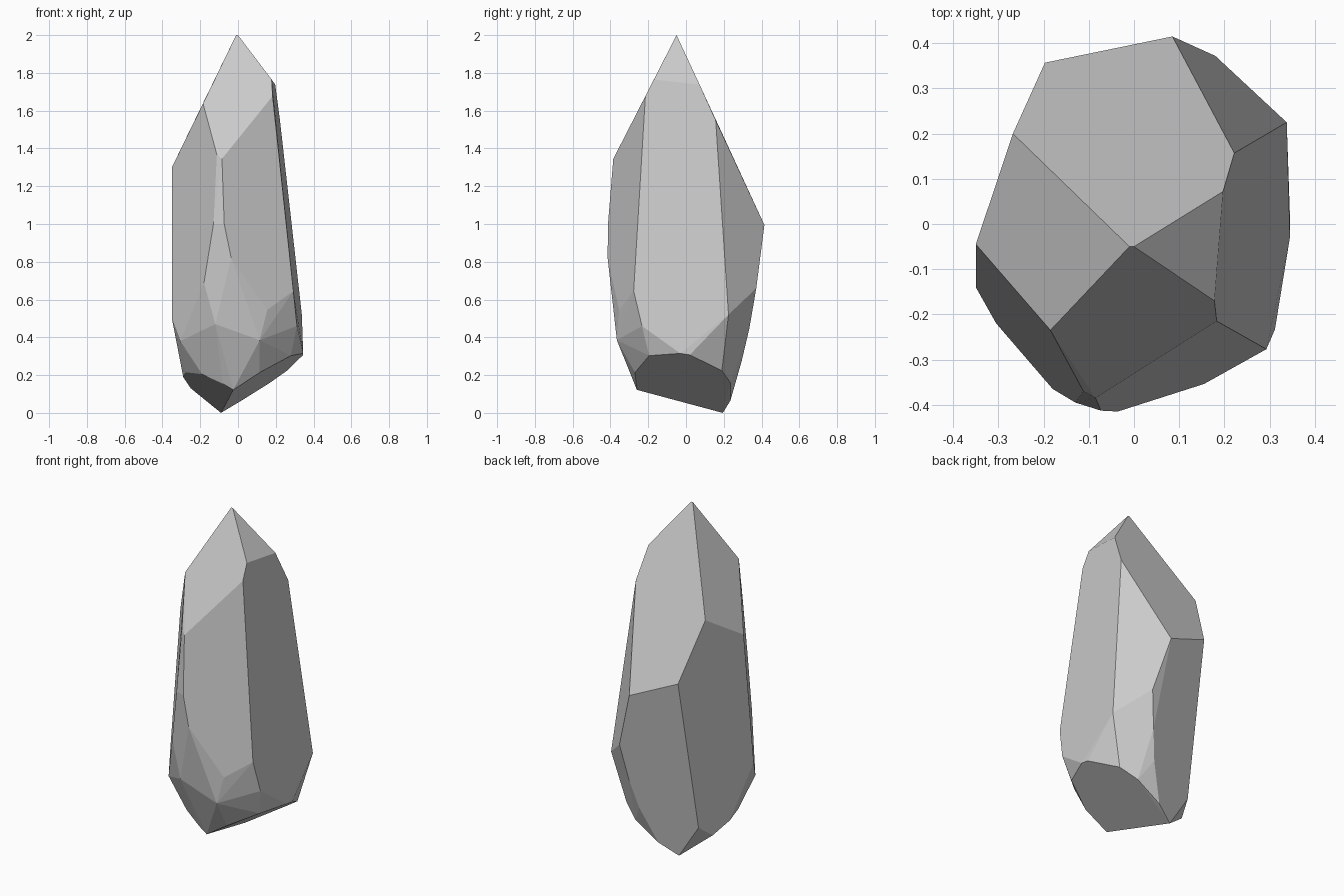
import bpy, bmesh
from math import radians

# Corner points of the gem, grouped by region; the crystal is their convex hull
tip = [(-.01, -.05, 2), (0, -.05, 2)]
crown = [(-.185, -.235, 1.638), (-.35, -.045, 1.30), (-.268, .2, 1.457),
         (.178, -.17, 1.765), (.183, -.215, 1.677), (.197, .072, 1.738),
         (.222, .157, 1.55), (-.112, -.37, 1.368), (-.085, -.385, 1.345),
         (.085, .415, .995), (-.197, .357, 1.117)]
waist = [(-.13, -.395, 1.0), (-.073, -.413, 1.0), (-.036, -.415, .82),
         (-.18, -.365, .69), (.155, -.354, .545), (.293, -.277, .645),
         (.338, .225, .52), (.18, .372, .66), (-.35, -.14, .50)]
lower = [(-.305, -.22, .38), (-.12, -.372, .47), (.115, -.366, .385),
         (.312, -.233, .46), (.143, .335, .445), (.104, .295, .275),
         (-.218, .193, .20)]
# Two sloping break faces that meet along the bottom ridge
right_base = [(.115, -.27, .214), (.28, -.195, .303), (.345, -.03, .315),
              (.345, .02, .307), (.26, .19, .224), (.17, .235, .16),
              (.018, .235, .065)]
left_base = [(-.19, -.213, .205), (-.08, -.254, .155), (-.275, -.10, .215),
             (-.29, 0, .19), (-.25, .104, .13)]
ridge = [(-.09, .195, 0), (-.025, -.26, .122)]

bm = bmesh.new()
for group in (tip, crown, waist, lower, right_base, left_base, ridge):
    for p in group:
        bm.verts.new(p)
hull = bmesh.ops.convex_hull(bm, input=bm.verts[:])
loose = [v for v in bm.verts if not v.link_faces]
bmesh.ops.delete(bm, geom=loose, context='VERTS')

# Merge nearly coplanar triangles into clean facets
bmesh.ops.dissolve_limit(bm, angle_limit=radians(4), verts=bm.verts[:], edges=bm.edges[:])
bmesh.ops.recalc_face_normals(bm, faces=bm.faces[:])

mesh = bpy.data.meshes.new("crystal")
bm.to_mesh(mesh)
bm.free()
bpy.context.collection.objects.link(bpy.data.objects.new("crystal", mesh))
